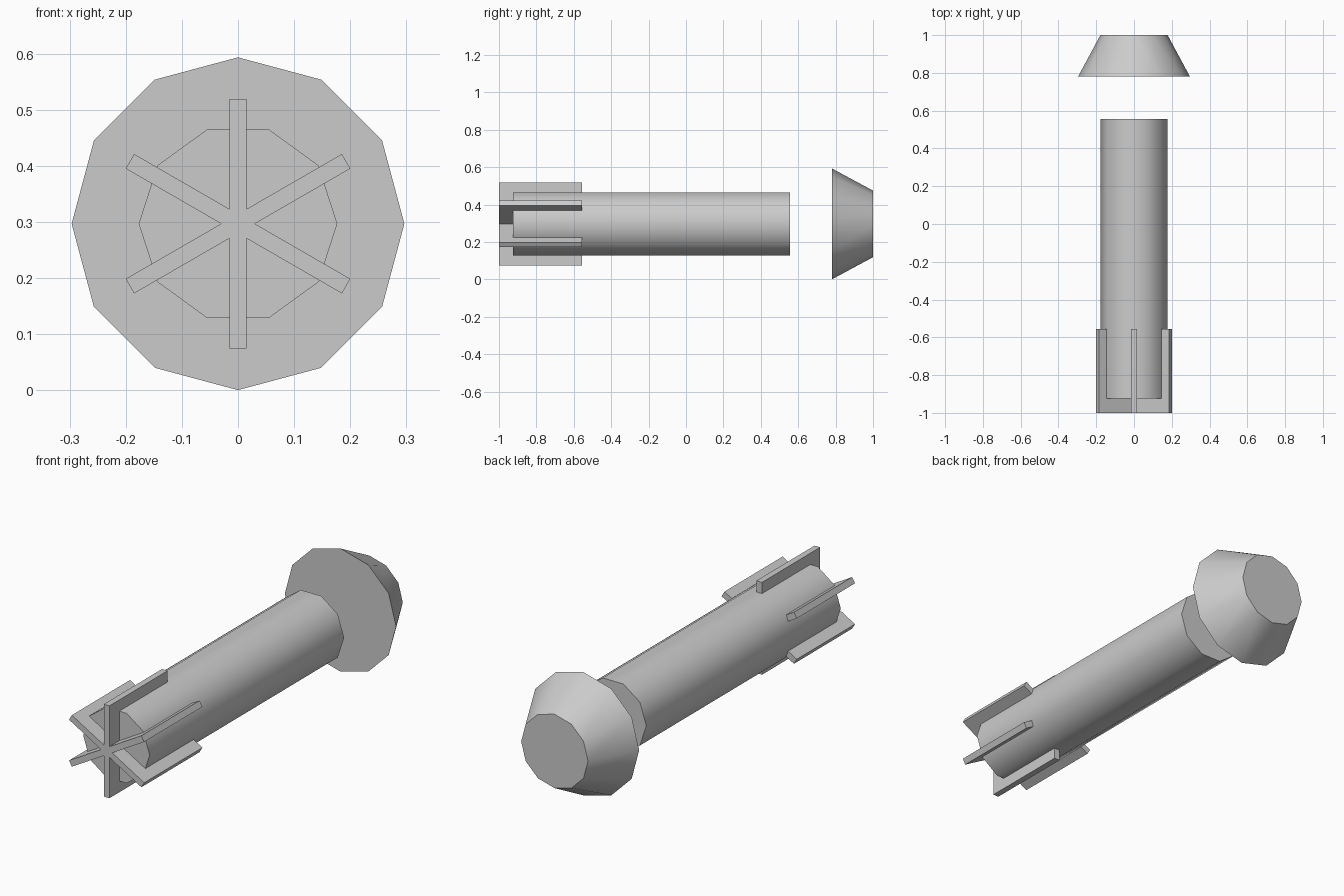
import bpy, math
from mathutils import Matrix

if "Cube" in bpy.data.objects:
    bpy.data.objects.remove(bpy.data.objects["Cube"])

AXIS_Z = 0.297  # height of the long axis

grey = bpy.data.materials.new("light grey")
grey.diffuse_color = (0.6, 0.6, 0.6, 1)
grey.use_nodes = True
grey.node_tree.nodes["Principled BSDF"].inputs["Base Color"].default_value = grey.diffuse_color


def finish(obj, name):
    obj.name = name
    obj.data.materials.append(grey)


def tapered(name, sides, r_front, r_back, y0, y1, turn=0.0):
    """Capped, smooth-sided round lying along the y axis."""
    bpy.ops.mesh.primitive_cone_add(vertices=sides, radius1=r_front, radius2=r_back,
                                    depth=y1 - y0, end_fill_type='TRIFAN')
    obj = bpy.context.object
    # the first vertex points along +y locally, which becomes straight up or down
    obj.data.transform(Matrix.Rotation(turn, 4, 'Z'))
    obj.data.transform(Matrix.Rotation(-math.pi / 2, 4, 'X'))
    obj.location = (0, (y0 + y1) / 2, AXIS_Z)
    bpy.ops.object.shade_smooth_by_angle(angle=math.radians(40))
    finish(obj, name)


# Ten-sided body, with a corner pointing sideways
tapered("body_tube", 10, 0.177, 0.177, -0.925, 0.555, math.pi / 2)

# Detached twelve-sided nose, tapering toward the back
tapered("nose_cone", 12, 0.2965, 0.178, 0.78, 1.0)

# Three flat bars crossing on the axis make six tail fins
for i in range(3):
    bpy.ops.mesh.primitive_cube_add(size=1)
    bar = bpy.context.object
    bar.data.transform(Matrix.Diagonal((0.03, 0.443, 0.445, 1)))
    bar.data.transform(Matrix.Rotation(i * math.pi / 3, 4, 'Y'))
    bar.location = (0, -0.7785, AXIS_Z)
    finish(bar, f"tail_fin_pair_{i + 1}")
